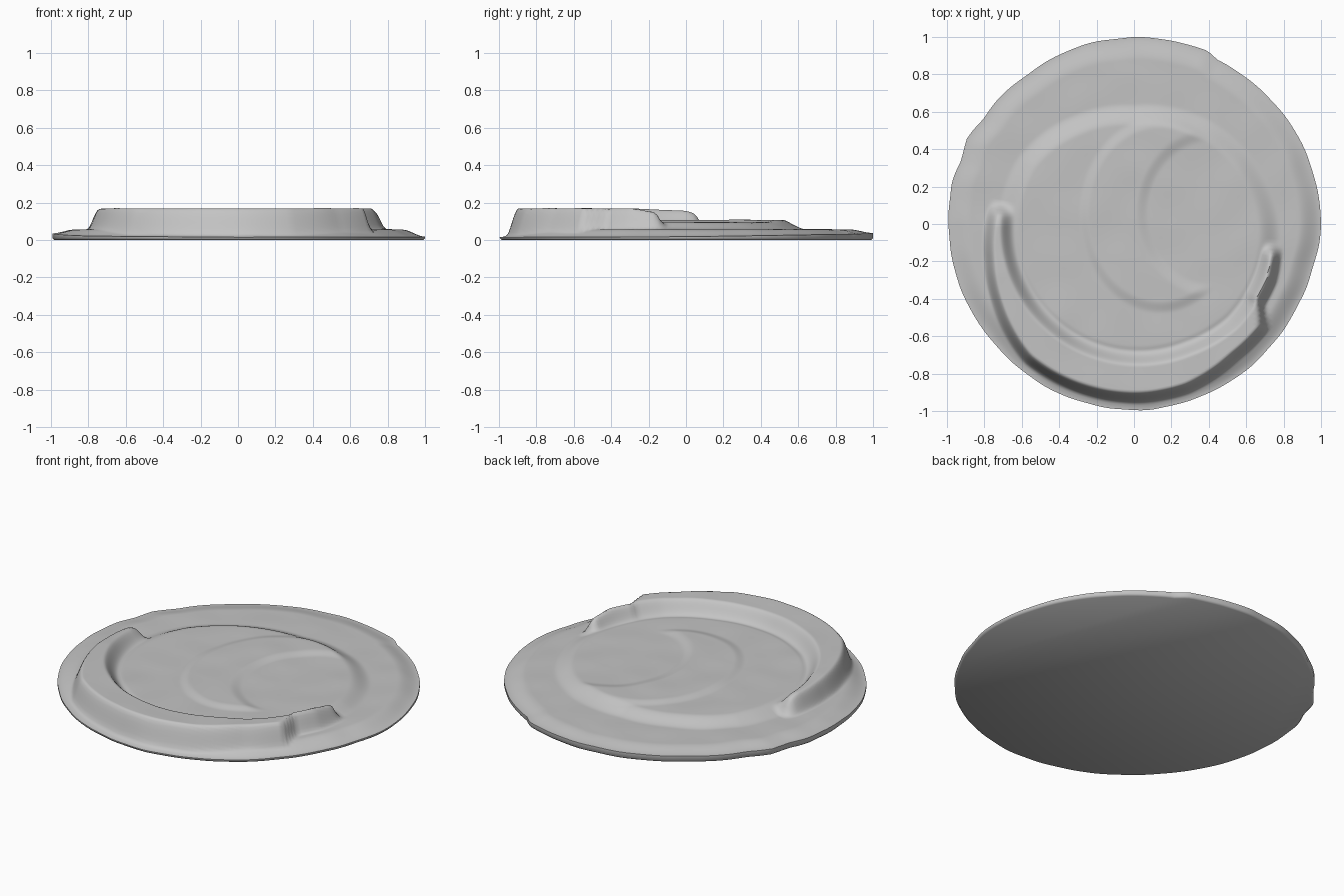
import bpy, bmesh, math
from mathutils import Vector, noise

cube = bpy.data.objects.get("Cube")
if cube:
    bpy.data.objects.remove(cube)

SEGMENTS, RINGS = 240, 110

# Radius of each contour by angle in degrees (angle 0 = +x, 90 = back)
OUTLINE = [(0, 1.0), (40, .99), (57, .985), (63, .985), (67, 1.008), (75, 1.0), (90, 1.0),
           (120, .985), (145, .985), (153, 1.005), (160, .985), (168, .995), (190, .99),
           (215, .985), (270, .995), (310, .985), (335, .975), (360, 1.0)]
PLATEAU = [(0, .73), (30, .68), (60, .63), (90, .59), (120, .62), (150, .67), (180, .68),
           (225, .70), (270, .72), (294, .73), (315, .75), (350, .74), (360, .73)]
RIDGE_FOOT = [(0, .80), (165, .77), (175, .79), (194, .83), (211, .88), (232, .95), (252, .955),
              (270, .96), (288, .955), (307, .92), (321, .92), (328, .83), (338, .83), (350, .81), (360, .80)]
RIDGE_HEIGHT = [(0, 0), (171, 0), (176, .04), (180, .055), (200, .068), (240, .07), (270, .066),
                (300, .07), (338, .07), (342, .06), (347, .048), (352, 0), (360, 0)]
EDGE_HEIGHT = [(0, .018), (40, .028), (90, .038), (180, .036), (215, .022), (270, .015), (360, .018)]


def by_angle(table, a):
    for (a0, v0), (a1, v1) in zip(table, table[1:]):
        if a <= a1:
            return v0 + (v1 - v0) * (a - a0) / (a1 - a0)
    return table[-1][1]


def step(lo, hi, v):
    t = min(max((v - lo) / (hi - lo), 0), 1)
    return t * t * (3 - 2 * t)


def crescent(x, y):
    """Faint crescent relief in the middle of the disc."""
    outer = math.hypot((x - .14) / .41, (y - .05) / .5)
    bite = math.hypot((x - .42) / .38, (y - .06) / .42)
    return .012 * (1 - step(.92, 1.06, outer)) * step(.9, 1.08, bite)


def height(x, y, r, a, rim):
    plateau, foot = by_angle(PLATEAU, a), by_angle(RIDGE_FOOT, a)
    ridge = by_angle(RIDGE_HEIGHT, a)
    # outer flange, rounding down to the edge
    edge = by_angle(EDGE_HEIGHT, a)
    z = edge + (.057 - edge) * step(0, .12, rim - r)
    # raised floor
    z += .038 * (1 - step(plateau - .07, plateau + .05, r))
    # partial ridge around the front
    if ridge > 0:
        crest = foot - .065
        shape = step(plateau - .05, min(plateau + .04, crest), r) * (1 - step(crest, foot, r))
        top = .1 + ridge
        z += (top - z) * shape * min(ridge / .04, 1)
    z += crescent(x, y)
    # hand-worked unevenness
    z += .004 * noise.noise(Vector((x * 5, y * 5, 0))) * step(0, .1, rim - r)
    return z


clay = bpy.data.materials.new("grey_clay")
clay.use_nodes = True
clay.diffuse_color = (.55, .55, .55, 1)
clay.node_tree.nodes["Principled BSDF"].inputs["Base Color"].default_value = (.55, .55, .55, 1)

# Sculpted disc made of concentric rings around a centre point
bm = bmesh.new()
centre = bm.verts.new((0, 0, height(0, 0, 0, 0, 1)))
rings = []
for i in range(1, RINGS + 1):
    ring = []
    for j in range(SEGMENTS):
        a = 360 * j / SEGMENTS
        c, s = math.cos(math.radians(a)), math.sin(math.radians(a))
        rim = by_angle(OUTLINE, a) + .006 * noise.noise(Vector((c * 6, s * 6, 3)))
        r = rim * i / RINGS
        ring.append(bm.verts.new((r * c, r * s, height(r * c, r * s, r, a, rim))))
    rings.append(ring)

# Side wall and underside rings
rim_ring = rings[-1]
for scale, z in ((1.0, .01), (.99, 0)):
    rings.append([bm.verts.new((v.co.x * scale, v.co.y * scale, z)) for v in rim_ring])

for j in range(SEGMENTS):
    k = (j + 1) % SEGMENTS
    bm.faces.new((centre, rings[0][j], rings[0][k]))
    for inner, outer in zip(rings, rings[1:]):
        bm.faces.new((inner[j], outer[j], outer[k], inner[k]))
bm.faces.new(list(reversed(rings[-1])))

mesh = bpy.data.meshes.new("sculpted_disc")
bm.to_mesh(mesh)
bm.free()
mesh.materials.append(clay)
disc = bpy.data.objects.new("sculpted_disc", mesh)
bpy.context.collection.objects.link(disc)
bpy.context.view_layer.objects.active = disc
disc.select_set(True)
bpy.ops.object.shade_smooth_by_angle(angle=math.radians(50))
